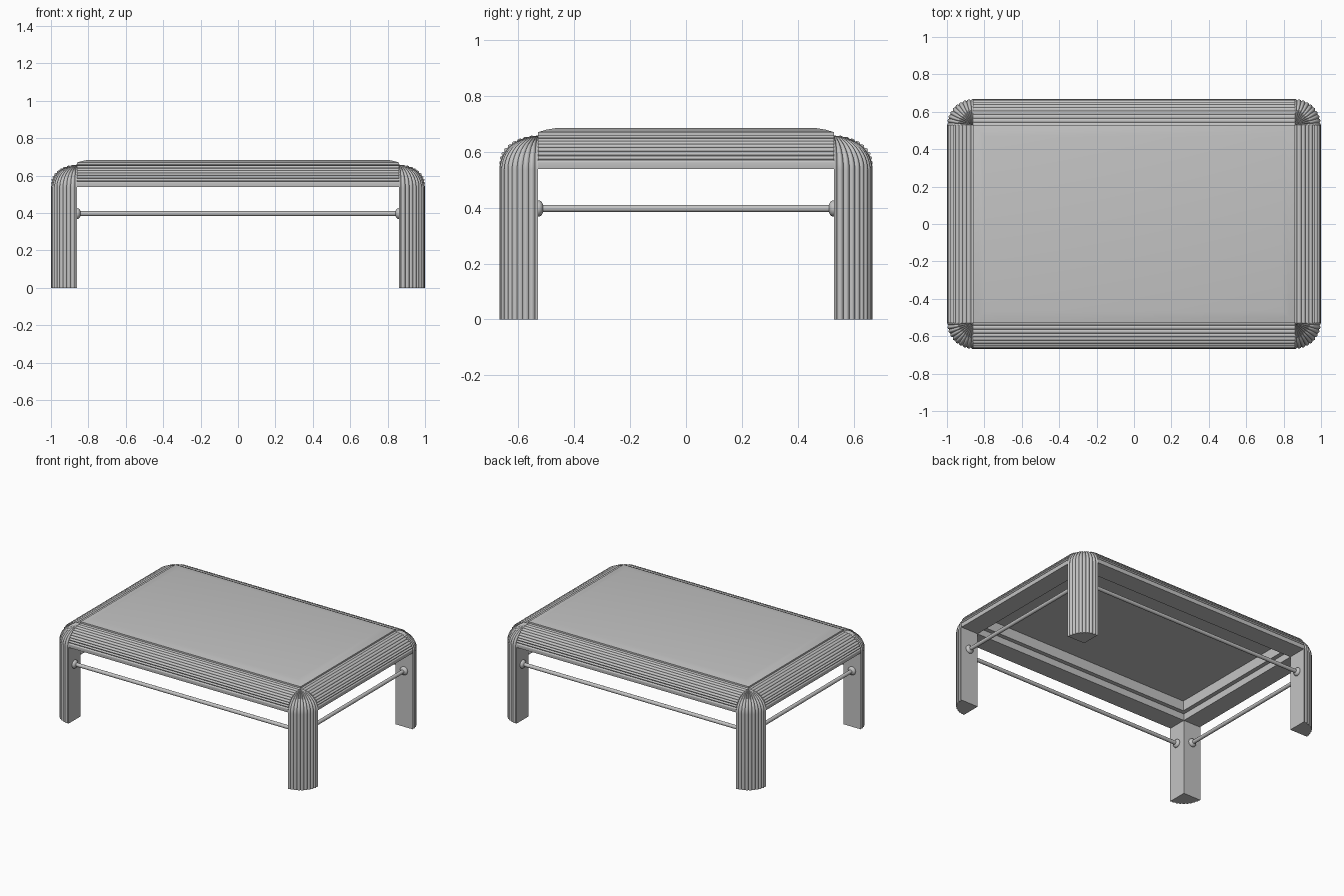
import bpy, bmesh, math
from mathutils import Vector, Matrix

cube = bpy.data.objects.get("Cube")
if cube:
    bpy.data.objects.remove(cube, do_unlink=True)

# One plain grey for the whole table
grey = bpy.data.materials.new("plain grey")
grey.use_nodes = True
colour = (0.55, 0.55, 0.55, 1)
grey.diffuse_color = colour
grey.node_tree.nodes["Principled BSDF"].inputs["Base Color"].default_value = colour

IX, IY = 0.861, 0.53     # inner corner of each leg
R = 0.138                # leg and rail depth
REEDS, STEPS = 9, 8      # convex reeds per quarter turn
ROD_Z = 0.397


def finish(name, bm):
    bmesh.ops.remove_doubles(bm, verts=bm.verts, dist=1e-5)
    bmesh.ops.recalc_face_normals(bm, faces=bm.faces)
    mesh = bpy.data.meshes.new(name)
    bm.to_mesh(mesh)
    bm.free()
    mesh.materials.append(grey)
    obj = bpy.data.objects.new(name, mesh)
    bpy.context.collection.objects.link(obj)
    bpy.ops.object.select_all(action='DESELECT')
    obj.select_set(True)
    bpy.context.view_layer.objects.active = obj
    bpy.ops.object.shade_smooth_by_angle(angle=math.radians(35))


def loft(name, rings):
    """Skin closed rings of equal length and cap the ends."""
    bm = bmesh.new()
    rows = [[bm.verts.new(p) for p in ring] for ring in rings]
    n = len(rows[0])
    for a, b in zip(rows, rows[1:]):
        for i in range(n):
            j = (i + 1) % n
            bm.faces.new((a[i], a[j], b[j], b[i]))
    bm.faces.new(rows[0])
    bm.faces.new(rows[-1])
    finish(name, bm)


def reeded_arc(width, height, depth):
    """Quarter round with convex reeds, a reed crest at either end."""
    pts = []
    for i in range(REEDS * STEPS + 1):
        t = i / (REEDS * STEPS)
        k = 1 - depth * (1 - abs(math.cos(math.pi * REEDS * t)) ** 0.8)
        a = t * math.pi / 2
        pts.append((width * k * math.cos(a), height * k * math.sin(a)))
    return pts


# Legs: reeded quarter columns whose reeds bend over into a dome
section = [(0, 0, 1)] + [(u, v, math.hypot(u, v) / R)
                         for u, v in reeded_arc(R, R, 0.055)]
levels = [(1, 0, 0), (1, 0, 0.535)]
for i in range(1, 21):
    a = i / 20 * math.pi / 2
    levels.append((max(math.cos(a), 0.004), 0.122 * math.sin(a), 0.535))
for sx, side in ((1, "left"), (-1, "right")):
    for sy, end in ((-1, "front"), (1, "back")):
        loft(f"{end}_{side}_leg",
             [[(sx * (IX + s * u), sy * (IY + s * v), base + lift * k)
               for u, v, k in section] for s, lift, base in levels])

# Rails: reeded quarter rounds above a plain lip
rail = [(0, 0.538), (R - 0.004, 0.538)]
rail += [(u, 0.562 + v) for u, v in reeded_arc(R, 0.097, 0.055)]
for s, end in ((-1, "front"), (1, "back")):
    loft(f"{end}_rail", [[(x, s * (IY + u), z) for u, z in rail] for x in (-IX, IX)])
for s, end in ((1, "left"), (-1, "right")):
    loft(f"{end}_rail", [[(s * (IX + u), y, z) for u, z in rail] for y in (-IY, IY)])

# Top panel: stepped hollow underneath, gently sloped edge above
profile = [(0.03, 0.656), (0.03, 0.585), (0, 0.585), (0, 0.67),
           (0.03, 0.679), (0.065, 0.685)]
loft("table_top",
     [[(sx * (IX - d), sy * (IY - d), z)
       for sx, sy in ((-1, -1), (1, -1), (1, 1), (-1, 1))] for d, z in profile])


# Stretchers: thin rods with a flattened knob at each leg
def stretcher(name, centre, axis, half):
    turn = Vector((0, 0, 1)).rotation_difference(axis).to_matrix().to_4x4()
    place = Matrix.Translation(centre) @ turn
    bm = bmesh.new()
    bmesh.ops.create_cone(bm, cap_ends=True, segments=20, radius1=0.013,
                          radius2=0.013, depth=2 * half, matrix=place)
    finish(name + "_rod", bm)
    for s in (-1, 1):
        bm = bmesh.new()
        knob = place @ Matrix.Translation((0, 0, s * (half - 0.002)))
        bmesh.ops.create_uvsphere(bm, u_segments=20, v_segments=12, radius=0.029,
                                  matrix=knob @ Matrix.Diagonal((1, 1, 0.65, 1)))
        finish(f"{name}_knob_{'start' if s < 0 else 'end'}", bm)


MID = R / 2
for s, end in ((-1, "front"), (1, "back")):
    stretcher(end, (0, s * (IY + MID), ROD_Z), Vector((1, 0, 0)), IX)
for s, end in ((1, "left"), (-1, "right")):
    stretcher(end, (s * (IX + MID), 0, ROD_Z), Vector((0, 1, 0)), IY)
